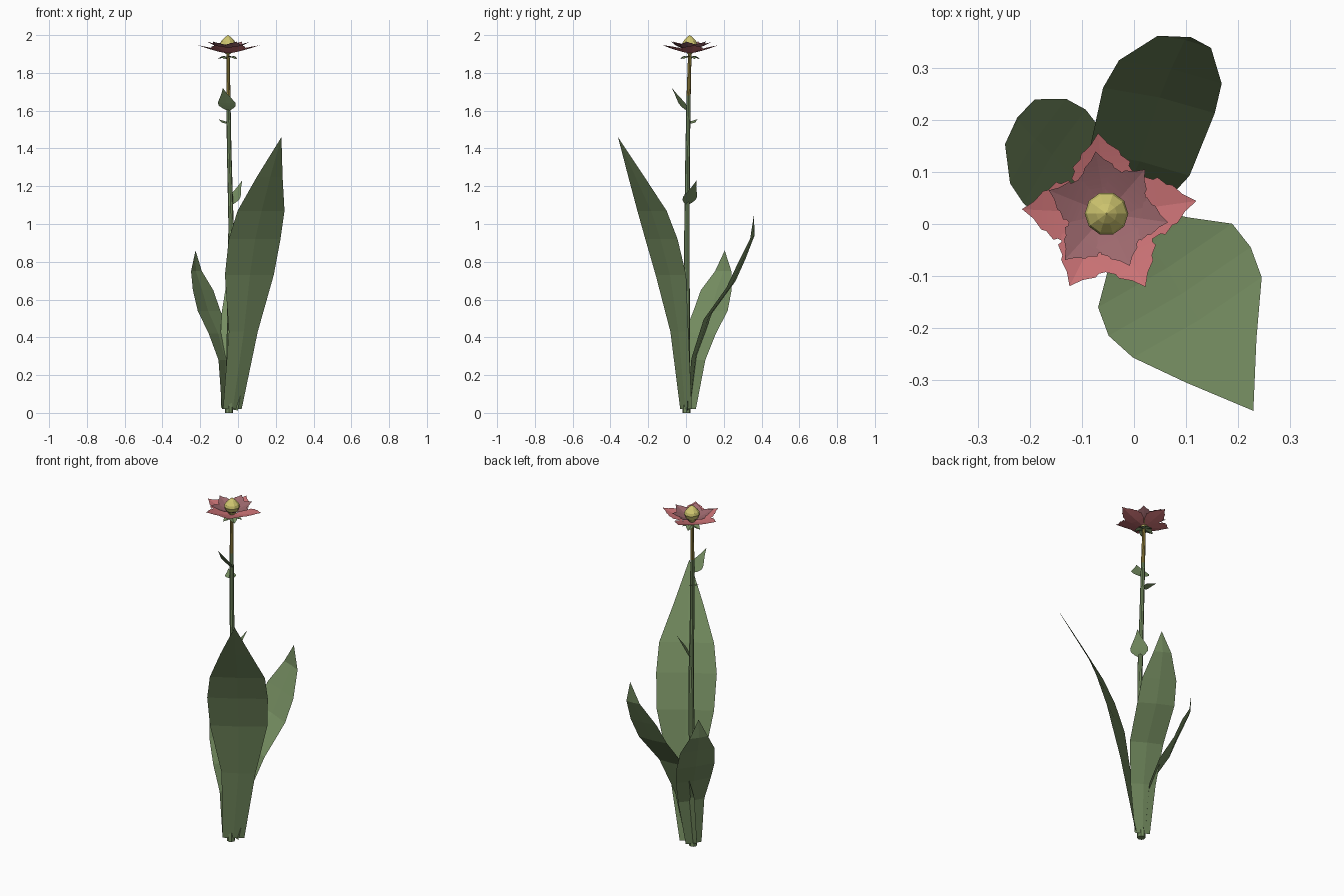
import bpy, bmesh, math
from mathutils import Vector

if "Cube" in bpy.data.objects:
    bpy.data.objects.remove(bpy.data.objects["Cube"])


def material(name, rgb):
    m = bpy.data.materials.new(name)
    m.diffuse_color = (*rgb, 1)
    m.use_nodes = True
    m.node_tree.nodes["Principled BSDF"].inputs["Base Color"].default_value = m.diffuse_color
    return m


GREEN = material("leaf_green", (0.18, 0.27, 0.12))
OLIVE = material("olive_stem_tip", (0.30, 0.23, 0.05))
PINK = material("rose_pink", (0.60, 0.17, 0.18))
MAUVE = material("dusky_mauve", (0.34, 0.14, 0.155))
YELLOW = material("pollen_yellow", (0.62, 0.56, 0.16))


def grid_object(name, rows, mats, closed=False):
    """Skin rows of points into a flat-shaded sheet or tube."""
    bm = bmesh.new()
    vs = [[bm.verts.new(p) for p in row] for row in rows]
    n = len(rows[0])
    for a, b in zip(vs, vs[1:]):
        for i in range(n if closed else n - 1):
            j = (i + 1) % n
            bm.faces.new((a[i], a[j], b[j], b[i]))
    if closed:
        bm.faces.new(vs[0][::-1])
        bm.faces.new(vs[-1])
    bmesh.ops.remove_doubles(bm, verts=bm.verts, dist=0.0003)
    bmesh.ops.dissolve_degenerate(bm, edges=bm.edges, dist=0.0001)
    if closed:
        bmesh.ops.recalc_face_normals(bm, faces=bm.faces)
    me = bpy.data.meshes.new(name)
    bm.to_mesh(me)
    bm.free()
    for m in mats:
        me.materials.append(m)
    ob = bpy.data.objects.new(name, me)
    bpy.context.collection.objects.link(ob)
    return ob


def tube(name, rings, sides, mats):
    rows = [[(x + r * math.cos(2 * math.pi * i / sides),
              y + r * math.sin(2 * math.pi * i / sides), z)
             for i in range(sides)] for x, y, z, r in rings]
    return grid_object(name, rows, mats, True)


def leaf(name, across, stations, keel=0.006):
    """Stations are centre x, y, z, half width; across is the width direction."""
    w = Vector(across)
    out = Vector((w.y, -w.x, 0)).normalized()
    if out.dot(Vector(stations[-1][:3]) - Vector(stations[0][:3])) < 0:
        out = -out
    rows = []
    for x, y, z, h in stations:
        c = Vector((x, y, z))
        rows.append([c - w * h, c + out * keel * min(1, h / 0.08), c + w * h])
    return grid_object(name, rows, [GREEN])


# Stem, with an olive upper end
stem = tube("stem", [(-0.048, 0.003, 0, 0.022), (-0.046, 0.003, 0.14, 0.019),
                     (-0.040, 0.004, 0.6, 0.016), (-0.037, 0.005, 1.0, 0.014),
                     (-0.047, 0.009, 1.4, 0.012), (-0.051, 0.014, 1.68, 0.011),
                     (-0.053, 0.02, 1.9, 0.009)], 8, [GREEN, OLIVE])
for f in stem.data.polygons:
    f.material_index = int(f.center.z > 1.7)

# Three large basal leaves
leaf("tall_front_leaf", (0.85, 0.53, 0), [
    (-0.03, 0.0, 0.02, 0.058), (0.028, -0.035, 0.43, 0.09),
    (0.06, -0.08, 0.73, 0.152), (0.088, -0.13, 0.92, 0.161),
    (0.122, -0.18, 1.07, 0.146), (0.168, -0.263, 1.25, 0.08),
    (0.23, -0.36, 1.46, 0)])
leaf("back_leaf", (0.97, -0.22, -0.16), [
    (-0.045, 0.015, 0.02, 0.045), (-0.025, 0.045, 0.3, 0.075),
    (0.01, 0.115, 0.51, 0.10), (0.048, 0.238, 0.68, 0.111),
    (0.07, 0.293, 0.80, 0.102), (0.097, 0.351, 0.93, 0.053),
    (0.11, 0.36, 1.05, 0)])
leaf("short_left_leaf", (0.55, 0.83, 0), [
    (-0.06, 0.015, 0.02, 0.045), (-0.062, 0.04, 0.28, 0.075),
    (-0.10, 0.075, 0.42, 0.10), (-0.153, 0.13, 0.54, 0.109),
    (-0.185, 0.16, 0.65, 0.098), (-0.22, 0.197, 0.75, 0.052),
    (-0.225, 0.205, 0.86, 0)])


# Small teardrop leaves up the stem
def stem_leaf(name, base, tip, half):
    a, b = Vector(base), Vector(tip)
    d = b - a
    w = Vector((-d.y, d.x, 0)).normalized()
    prof = [(0, 0.1), (0.1, 0.6), (0.22, 0.96), (0.34, 1), (0.5, 0.75),
            (0.75, 0.32), (1, 0)]
    leaf(name, w, [(*(a + d * t), half * k) for t, k in prof], 0.004)


stem_leaf("upper_stem_leaf", (-0.05, 0.005, 1.60), (-0.08, -0.075, 1.72), 0.05)
stem_leaf("middle_stem_leaf", (-0.05, 0.012, 1.53), (-0.105, 0.06, 1.555), 0.03)
stem_leaf("lower_stem_leaf", (-0.037, 0.005, 1.10), (0.022, 0.055, 1.23), 0.048)

# Flower head
CX, CY = -0.053, 0.02


def petal(name, deg, length, half, z0, rise, mat, prof):
    a = math.radians(deg)
    d, w = Vector((math.cos(a), math.sin(a), 0)), Vector((-math.sin(a), math.cos(a), 0))
    rows = []
    for t, k in prof:
        c = Vector((CX, CY, z0 + rise * t ** 1.3)) + d * length * t
        lift = Vector((0, 0, 0.008 * k))
        rows.append([c - w * half * k + lift, c, c + w * half * k + lift])
    return grid_object(name, rows, [mat])


FRILL = [(0.06, 0.15), (0.3, 0.75), (0.42, 0.88), (0.47, 1.0), (0.56, 0.88),
         (0.61, 0.93), (0.70, 0.66), (0.76, 0.62), (0.86, 0.28), (1, 0)]
for i, (deg, r) in enumerate([(177, 0.163), (96, 0.156), (8, 0.175), (-62, 0.16), (-117, 0.157)]):
    petal(f"outer_petal_{i + 1}", deg, r, 0.06, 1.903, 0.045, PINK, FRILL)
for i, (deg, r) in enumerate([(158, 0.12), (100, 0.122), (49, 0.113),
                              (-8, 0.12), (-66, 0.11), (-132, 0.12)]):
    petal(f"inner_petal_{i + 1}", deg, r, 0.045, 1.918, 0.048, MAUVE, FRILL)

# Sepals under the petals
SEPAL = [(0.1, 0.3), (0.45, 1), (0.7, 0.8), (1, 0)]
for i in range(5):
    petal(f"sepal_{i + 1}", 30 + 72 * i, 0.055, 0.022, 1.885, -0.012, GREEN, SEPAL)

# Pointed pollen centre
tube("flower_centre", [(CX, CY, z, r) for z, r in
                       [(1.90, 0.012), (1.925, 0.032), (1.95, 0.042), (1.965, 0.038),
                        (1.985, 0.02), (2.0, 0.001)]], 10, [YELLOW])
